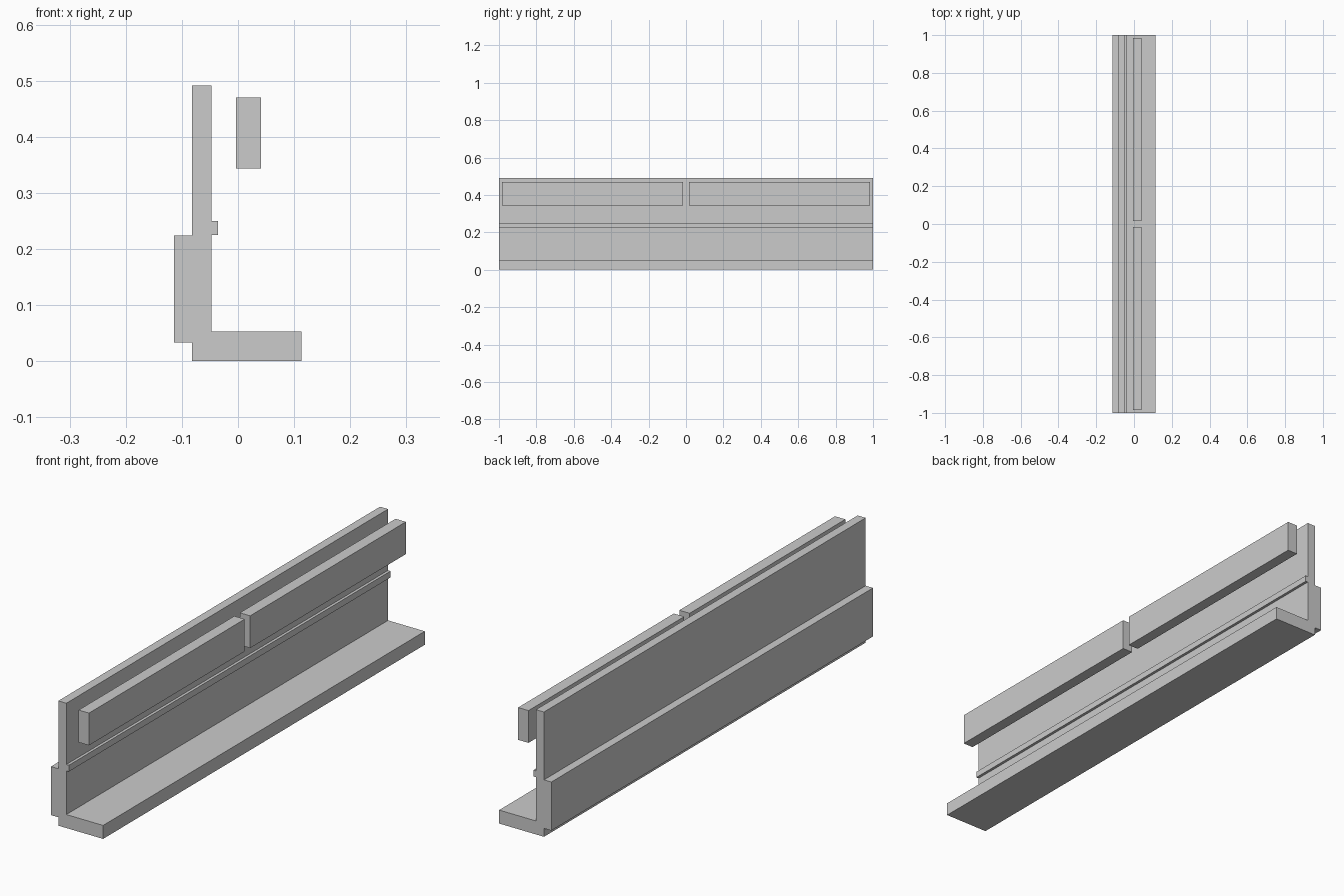
import bpy
import bmesh

if "Cube" in bpy.data.objects:
    bpy.data.objects.remove(bpy.data.objects["Cube"])

grey = bpy.data.materials.new("light grey")
grey.diffuse_color = (0.6, 0.6, 0.6, 1)
grey.use_nodes = True
grey.node_tree.nodes["Principled BSDF"].inputs["Base Color"].default_value = grey.diffuse_color


def extrude_profile(name, points, y0, y1):
    """Extrude an x-z outline along y."""
    bm = bmesh.new()
    face = bm.faces.new([bm.verts.new((x, y0, z)) for x, z in points])
    new = bmesh.ops.extrude_face_region(bm, geom=[face])["geom"]
    verts = [v for v in new if isinstance(v, bmesh.types.BMVert)]
    bmesh.ops.translate(bm, vec=(0, y1 - y0, 0), verts=verts)
    bmesh.ops.recalc_face_normals(bm, faces=bm.faces[:])
    mesh = bpy.data.meshes.new(name)
    bm.to_mesh(mesh)
    bm.free()
    mesh.materials.append(grey)
    obj = bpy.data.objects.new(name, mesh)
    bpy.context.collection.objects.link(obj)
    return obj


# L-shaped rail: foot, upright wall, thin inner ledge and thick rear band
extrude_profile("rail_body", [
    (-0.082, 0), (0.113, 0), (0.113, 0.053), (-0.047, 0.053),
    (-0.047, 0.225), (-0.036, 0.225), (-0.036, 0.25), (-0.047, 0.25),
    (-0.047, 0.491), (-0.082, 0.491), (-0.082, 0.224), (-0.114, 0.224),
    (-0.114, 0.033), (-0.082, 0.033),
], -1, 1)

# Two floating bars in front of the wall
bar = [(-0.004, 0.343), (0.041, 0.343), (0.041, 0.47), (-0.004, 0.47)]
for name, y0, y1 in (("front_bar", -0.985, -0.017), ("rear_bar", 0.017, 0.985)):
    extrude_profile(name, bar, y0, y1)
